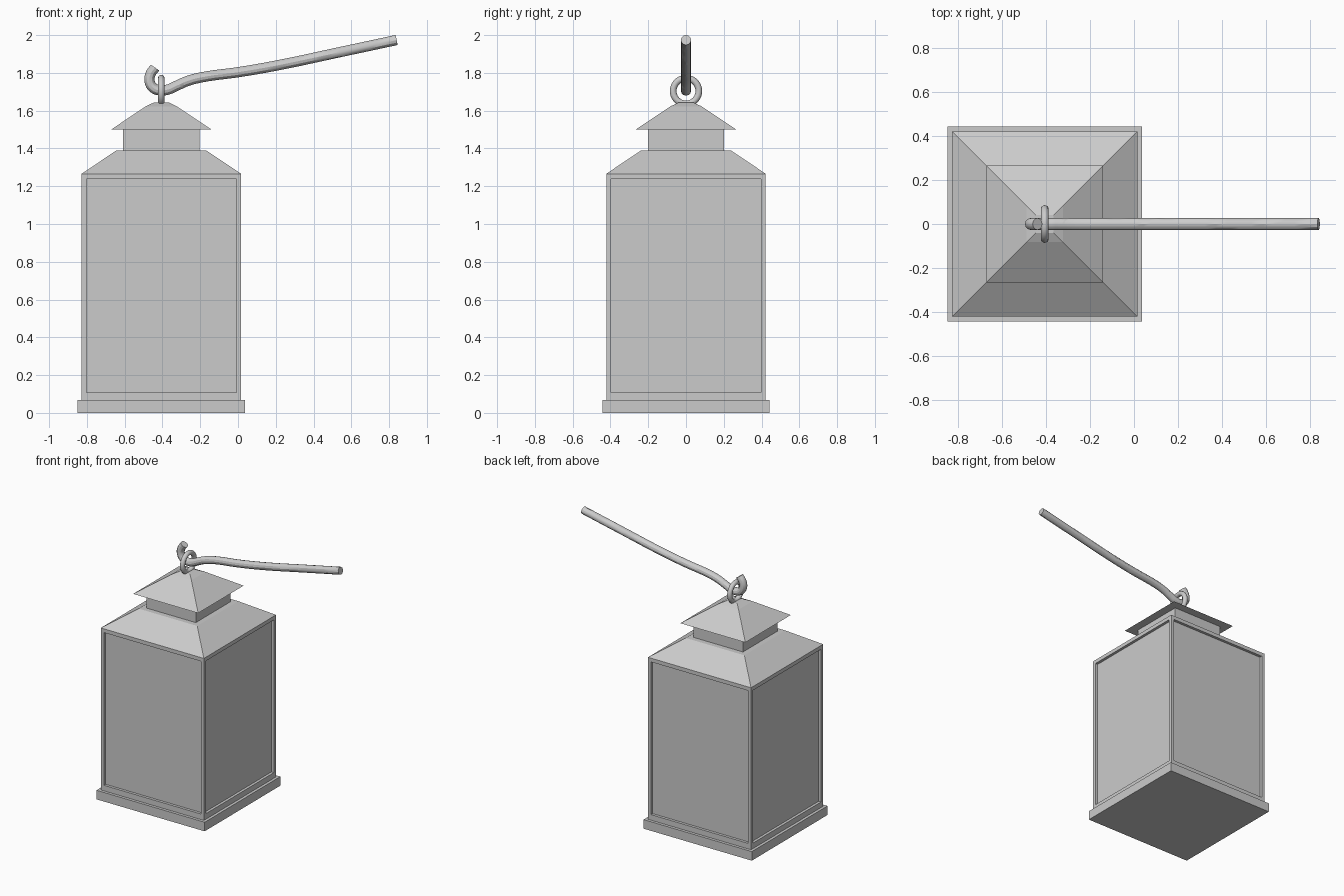
import bpy, bmesh, math

if "Cube" in bpy.data.objects:
    bpy.data.objects.remove(bpy.data.objects["Cube"])

CX = -0.406  # lantern axis


def square_loft(name, levels, x=CX, y=0.0):
    """Solid with square sections given as (half width, z), bottom to top."""
    bm = bmesh.new()
    rings = [[bm.verts.new((x + sx * h, y + sy * h, z))
              for sx, sy in ((-1, -1), (1, -1), (1, 1), (-1, 1))] for h, z in levels]
    bm.faces.new(rings[0][::-1])
    bm.faces.new(rings[-1])
    for a, b in zip(rings, rings[1:]):
        for i in range(4):
            j = (i + 1) % 4
            bm.faces.new((a[i], a[j], b[j], b[i]))
    mesh = bpy.data.meshes.new(name)
    bm.to_mesh(mesh)
    bm.free()
    ob = bpy.data.objects.new(name, mesh)
    bpy.context.collection.objects.link(ob)
    return ob


# Base, glazed body and its frame
square_loft("base_plate", [(0.443, 0), (0.443, 0.067)])
square_loft("glass_panels", [(0.402, 0.067), (0.402, 1.266)])
square_loft("bottom_rail", [(0.422, 0.067), (0.422, 0.108)])
square_loft("top_rail", [(0.422, 1.238), (0.422, 1.266)])
for i, (sx, sy) in enumerate(((-1, -1), (1, -1), (1, 1), (-1, 1))):
    square_loft(f"corner_post_{i + 1}", [(0.0125, 0.108), (0.0125, 1.238)],
                CX + sx * 0.4095, sy * 0.4095)

# Roof, vent neck and cap
square_loft("roof", [(0.422, 1.266), (0.24, 1.388)])
square_loft("vent_neck", [(0.202, 1.388), (0.202, 1.50)])
square_loft("cap", [(0.266, 1.50), (0.082, 1.623), (0.04, 1.643)])

# Hanging ring
bpy.ops.mesh.primitive_torus_add(major_radius=0.068, minor_radius=0.0175,
                                 major_segments=40, minor_segments=14,
                                 location=(CX, 0, 1.704), rotation=(0, math.pi / 2, 0))
bpy.context.object.name = "hanging_ring"
bpy.ops.object.shade_smooth_by_angle()

# Hooked rod swept along a path in the xz plane
path = [(-0.439, 1.828), (-0.463, 1.794), (-0.468, 1.755), (-0.45, 1.722),
        (-0.412, 1.707), (-0.37, 1.712), (-0.325, 1.732), (-0.27, 1.756),
        (-0.20, 1.775), (0.01, 1.805), (0.215, 1.841), (0.54, 1.91), (0.84, 1.974)]
curve = bpy.data.curves.new("hook_rod", 'CURVE')
curve.dimensions = '3D'
curve.bevel_depth = 0.027
curve.bevel_resolution = 4
curve.use_fill_caps = True
curve.resolution_u = 6
spline = curve.splines.new('BEZIER')
spline.bezier_points.add(len(path) - 1)
for p, (x, z) in zip(spline.bezier_points, path):
    p.co = (x, 0, z)
    p.handle_left_type = p.handle_right_type = 'AUTO'
rod = bpy.data.objects.new("hook_rod", curve)
bpy.context.collection.objects.link(rod)
bpy.ops.object.select_all(action='DESELECT')
rod.select_set(True)
bpy.context.view_layer.objects.active = rod
bpy.ops.object.convert(target='MESH')
bpy.ops.object.shade_smooth_by_angle()
